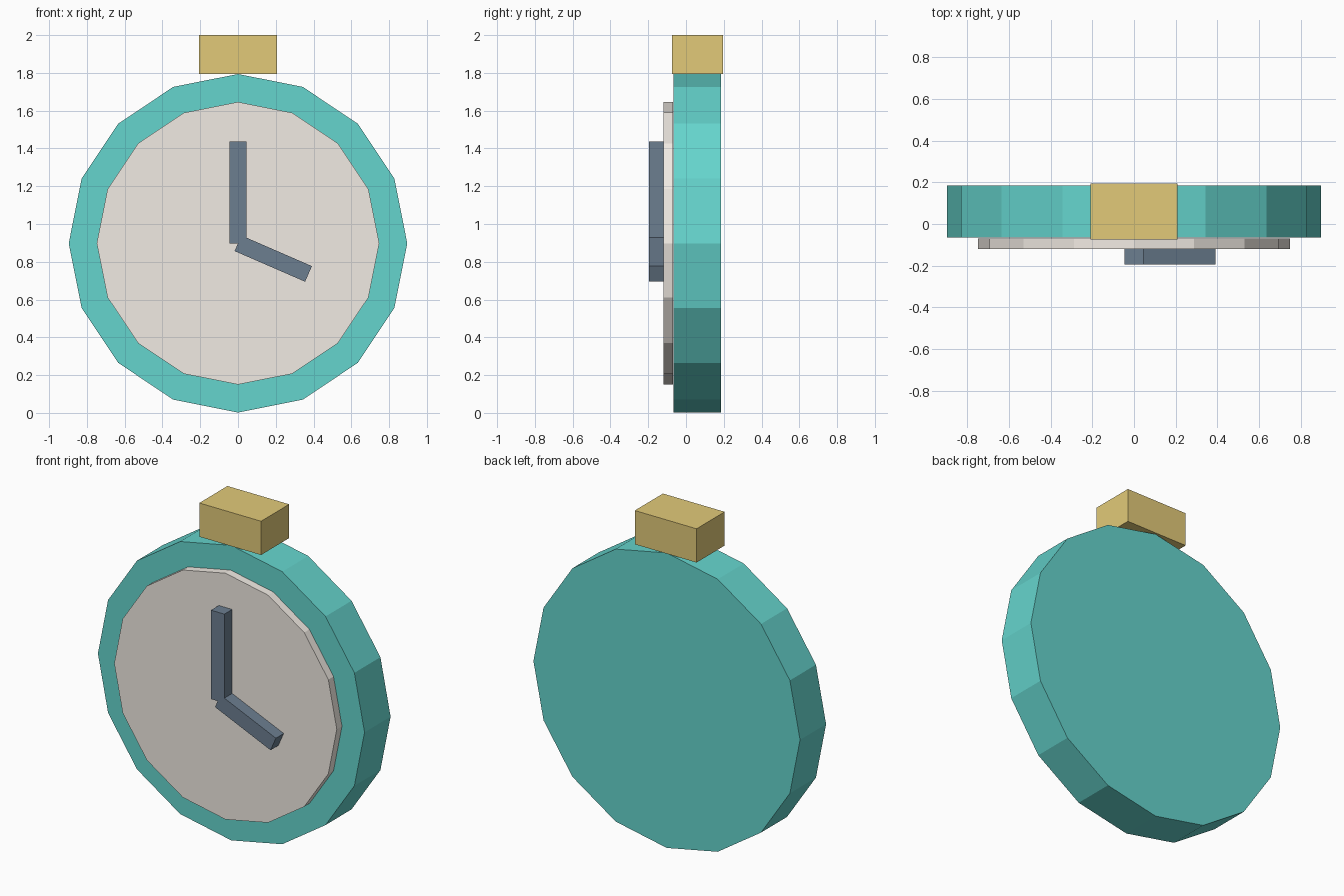
import bpy
from math import sin, cos, pi, radians
from mathutils import Matrix, Vector

if "Cube" in bpy.data.objects:
    bpy.data.objects.remove(bpy.data.objects["Cube"])

CZ = 0.898  # height of the dial centre


def material(name, rgb):
    m = bpy.data.materials.new(name)
    m.diffuse_color = (*rgb, 1)
    m.use_nodes = True
    m.node_tree.nodes["Principled BSDF"].inputs["Base Color"].default_value = m.diffuse_color
    return m


def disc(name, radius, y0, y1, mat, sides=16):
    bpy.ops.mesh.primitive_cylinder_add(vertices=sides, radius=radius, depth=y1 - y0,
                                        location=(0, (y0 + y1) / 2, CZ),
                                        rotation=(pi / 2, 0, 0))
    ob = bpy.context.object
    ob.name = name
    ob.data.materials.append(mat)
    return ob


def box(name, size, centre, mat, tilt=0):
    bpy.ops.mesh.primitive_cube_add(size=1, location=centre, rotation=(0, tilt, 0))
    ob = bpy.context.object
    ob.name = name
    ob.data.transform(Matrix.Diagonal((*size, 1)))
    ob.data.materials.append(mat)
    return ob


def hand(name, length, angle):
    # bar starting at the dial centre, angle clockwise from twelve
    d = Vector((sin(angle), 0, cos(angle))) * length / 2
    box(name, (0.09, 0.075, length), Vector((0, -0.1575, CZ)) + d, slate, angle)


teal = material("teal", (0.13, 0.66, 0.61))
cream = material("cream", (0.88, 0.83, 0.77))
gold = material("gold", (0.76, 0.59, 0.19))
slate = material("slate", (0.15, 0.21, 0.28))

# Case and raised dial
disc("case", 0.896, -0.065, 0.185, teal)
disc("dial", 0.748, -0.12, -0.07, cream)

# Crown button
box("crown", (0.415, 0.27, 0.205), (0, 0.06, 1.8975), gold)

# Hands
hand("minute_hand", 0.54, 0)
hand("hour_hand", 0.407, radians(113.5))
